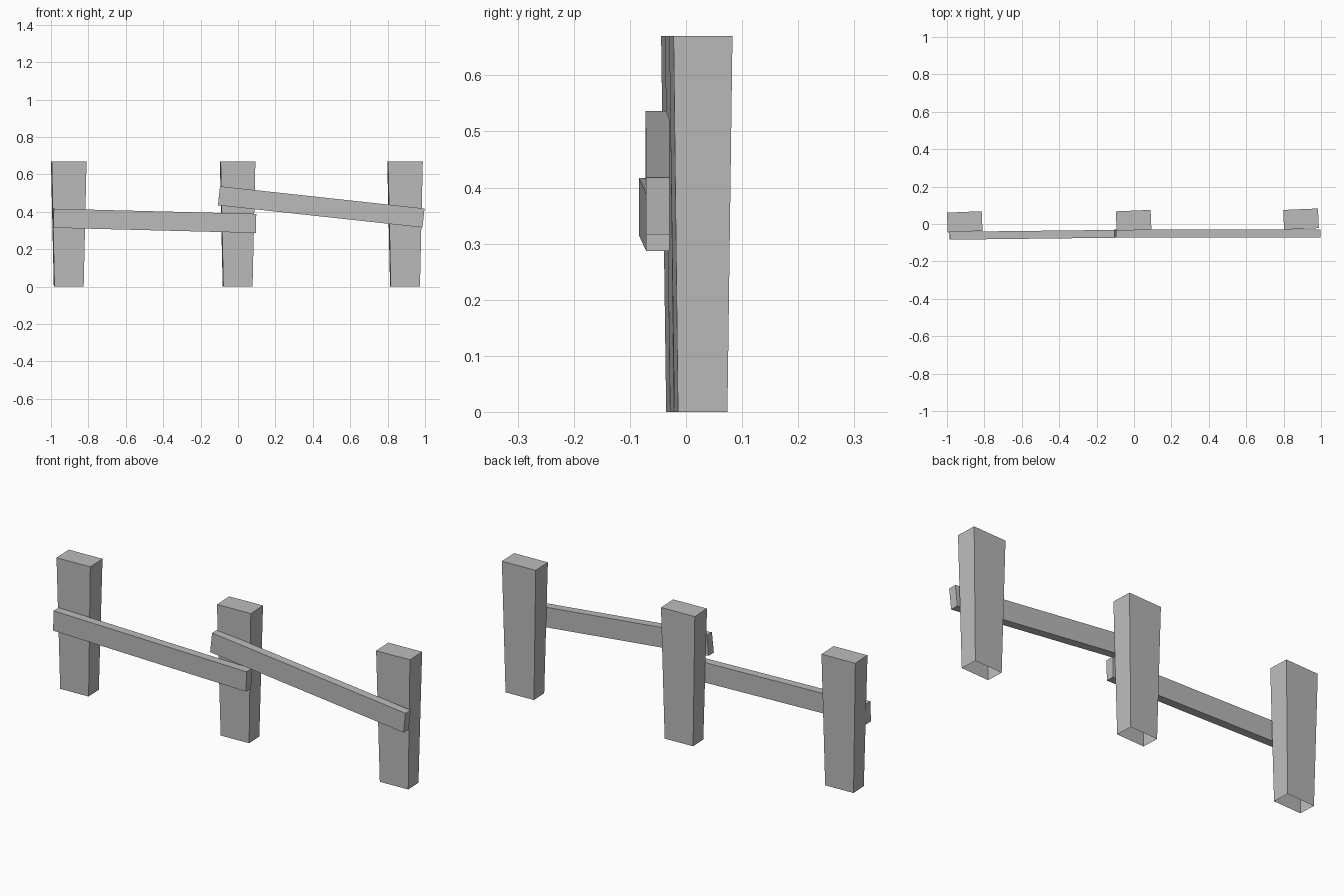
import bpy
import bmesh
from math import radians
from mathutils import Matrix

cube = bpy.data.objects.get("Cube")
if cube:
    bpy.data.objects.remove(cube, do_unlink=True)

# Single plain grey for the whole fence
grey = bpy.data.materials.new("plain_grey")
grey.use_nodes = True
colour = (0.5, 0.5, 0.5, 1)
grey.diffuse_color = colour
grey.node_tree.nodes["Principled BSDF"].inputs["Base Color"].default_value = colour


def add_object(name, bm, location, rotation):
    mesh = bpy.data.meshes.new(name)
    bm.to_mesh(mesh)
    bm.free()
    mesh.materials.append(grey)
    obj = bpy.data.objects.new(name, mesh)
    obj.location = location
    obj.rotation_euler = rotation
    bpy.context.collection.objects.link(obj)


def box(size):
    bm = bmesh.new()
    bmesh.ops.create_cube(bm, size=1, matrix=Matrix.Diagonal((*size, 1)))
    return bm


# Upright post: wider at the top, open underneath
def add_post(name, x, y):
    height = 0.67
    bm = box((0.186, 0.105, height))
    for v in bm.verts:
        if v.co.z < 0:
            v.co.x *= 0.84
            v.co.y *= 0.84
        v.co.z += height / 2
    bm.normal_update()
    bottom = [f for f in bm.faces if f.normal.z < -0.9]
    bmesh.ops.delete(bm, geom=bottom, context='FACES_ONLY')
    add_object(name, bm, (x, y, 0), (0, 0, radians(2.4)))


# Sloping rail fixed to the front of the posts
def add_rail(name, length, location, slope, turn):
    add_object(name, box((length, 0.042, 0.102)), location,
               (0, radians(slope), radians(turn)))


add_post("right_post", -0.905, 0.012)
add_post("middle_post", -0.002, 0.019)
add_post("left_post", 0.893, 0.0265)

add_rail("right_rail", 1.083, (-0.445, -0.0565, 0.352), 1.45, 0.67)
add_rail("left_rail", 1.1, (0.445, -0.0505, 0.4265), 6.2, 0.05)
